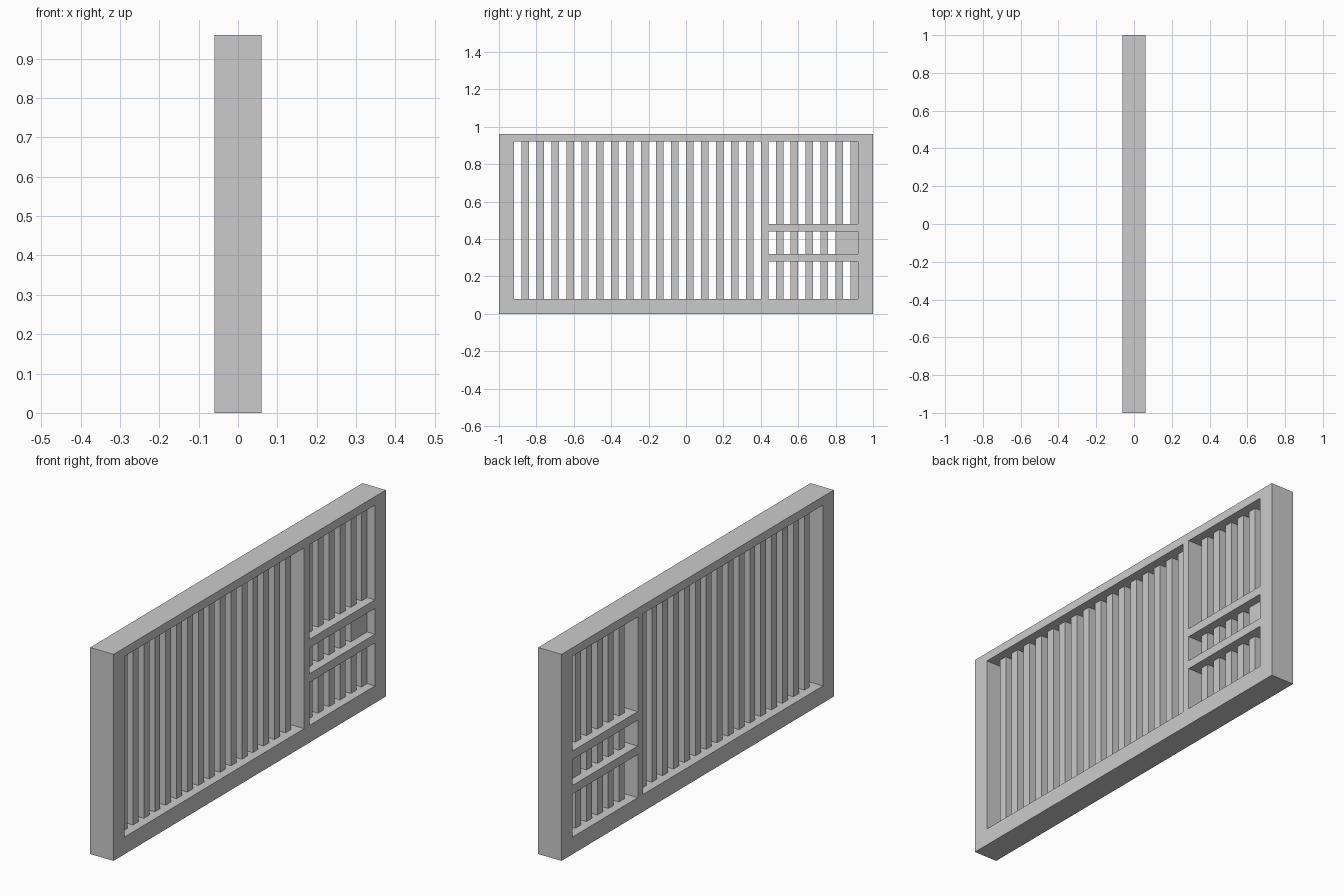
import bpy
import bmesh
from math import radians
from mathutils import Matrix, Vector

if "Cube" in bpy.data.objects:
    bpy.data.objects.remove(bpy.data.objects["Cube"], do_unlink=True)

BAR = 0.04               # width of every bar and gap
DEPTH = 0.12             # thickness of the frame
BOTTOM, TOP = 0.08, 0.92
MULLION = 0.40           # near edge of the upright divider
BAYS = [(BOTTOM, 0.28), (0.32, 0.44), (0.48, TOP)]   # small openings, low to high

grey = bpy.data.materials.new("plain_grey")
grey.use_nodes = True
grey.diffuse_color = (0.6, 0.6, 0.6, 1)
grey.node_tree.nodes["Principled BSDF"].inputs["Base Color"].default_value = (0.6, 0.6, 0.6, 1)


def boxes(name, rects):
    """One object of thin upright boxes, each given as (y0, y1, z0, z1)."""
    bm = bmesh.new()
    for y0, y1, z0, z1 in rects:
        centre = Vector((0, (y0 + y1) / 2, (z0 + z1) / 2))
        size = Matrix.Diagonal((BAR, y1 - y0, z1 - z0, 1))
        bmesh.ops.create_cube(bm, size=1, matrix=Matrix.Translation(centre) @ size)
    mesh = bpy.data.meshes.new(name)
    bm.to_mesh(mesh)
    bm.free()
    mesh.materials.append(grey)
    obj = bpy.data.objects.new(name, mesh)
    bpy.context.collection.objects.link(obj)
    return obj


# Frame: flat outline with four openings, extruded to full depth
outline = bpy.data.curves.new("frame", "CURVE")
outline.dimensions = "2D"
outline.fill_mode = "BOTH"
outline.extrude = DEPTH / 2
openings = [(-0.92, MULLION, BOTTOM, TOP)]
openings += [(MULLION + BAR, 0.92, z0, z1) for z0, z1 in BAYS]
for y0, y1, z0, z1 in [(-1, 1, 0, 0.96)] + openings:
    spline = outline.splines.new("POLY")
    spline.points.add(3)
    for point, (y, z) in zip(spline.points, [(y0, z0), (y1, z0), (y1, z1), (y0, z1)]):
        point.co = (y, z, 0, 1)
    spline.use_cyclic_u = True
outline.materials.append(grey)
frame = bpy.data.objects.new("frame", outline)
frame.rotation_euler = (radians(90), 0, radians(90))
bpy.context.collection.objects.link(frame)
bpy.context.view_layer.objects.active = frame
frame.select_set(True)
bpy.ops.object.convert(target="MESH")
bpy.ops.object.transform_apply(location=False, rotation=True, scale=False)
bpy.ops.object.shade_flat()

# Upright slats, half open, set back from both sides of the frame
starts = [-0.88 + 2 * BAR * i for i in range(23)]
boxes("main_slats", [(y, y + BAR, BOTTOM, TOP) for y in starts[:16]])
for name, (z0, z1), count in zip(("lower_slats", "middle_slats", "upper_slats"), BAYS, (6, 4, 6)):
    boxes(name, [(y, y + BAR, z0, z1) for y in starts[17:17 + count]])

# Solid plate at the outer end of the middle opening
boxes("lock_plate", [(0.80, 0.92, *BAYS[1])])
